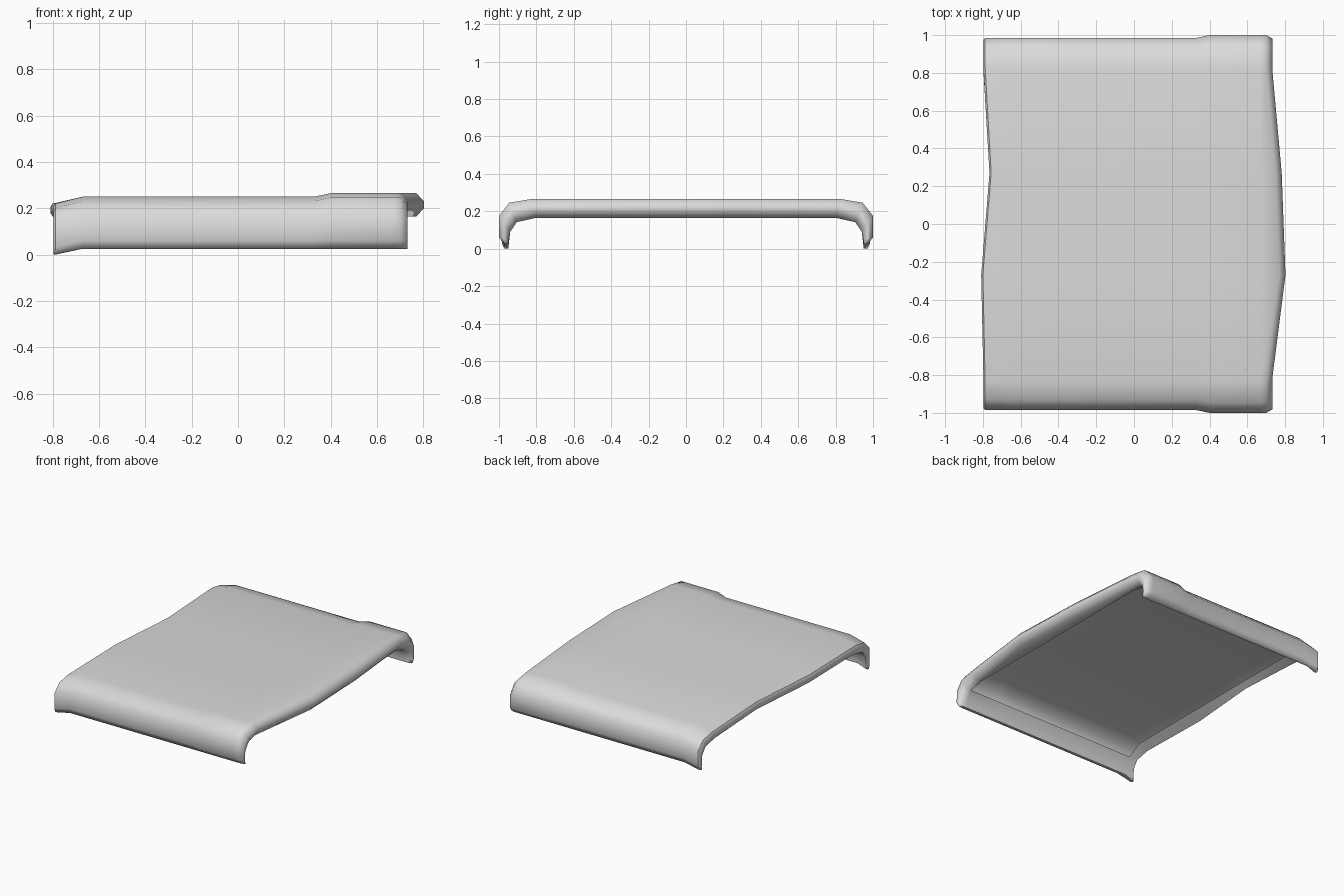
import bpy
import bmesh

cube = bpy.data.objects.get("Cube")
if cube:
    bpy.data.objects.remove(cube, do_unlink=True)

# Half cross-section: outer skin (y, z) paired with turned-under rim (y, z)
half = [
    ((0.27, 0.25), (0.27, 0.165)),
    ((0.83, 0.25), (0.80, 0.165)),
    ((0.93, 0.231), (0.905, 0.142)),
    ((0.985, 0.175), (0.94, 0.09)),
    ((0.985, 0.06), (0.948, 0.05)),
    ((0.972, 0.025), (0.95, 0.025)),
]
columns = [(-1, i) for i in reversed(range(len(half)))] + [(1, i) for i in range(len(half))]

# Stations along the panel: x, thickness, drop, outer growth, rim slant, edge wave
stations = [
    (-0.797, 0.5, 0.03, 0, 0, "left"),
    (-0.788, 1, 0.03, 0, 0, "left"),
    (-0.67, 1, 0, 0, 1, None),
    (0.33, 1, 0, 0, 0, None),
    (0.40, 1, 0, 1, 0, None),
    (0.67, 1, 0, 1, 0, None),
    (0.70, 1, 0, 1, 0, "right"),
    (0.732, 0.3, 0, 1, 0, "right"),
]
waves = {"left": {-1: -0.012, 1: 0.032}, "right": {-1: 0.07, 1: 0.05}}


def section_point(station, side, index, layer):
    x, thick, drop, grow, slant, wave = station
    (oy, oz), (iy, iz) = half[index]
    # The raised band swells the shell but leaves the skirt hem straight
    if 1 < index < 5:
        oy += 0.015 * grow
    if index < 3:
        oz += 0.015 * grow
    # The lowered end sinks the outer skin and the hem
    oz -= drop
    if index > 3:
        iz -= drop
    # The rim under the lowered end is narrow and rises inwards
    if layer == 1:
        x -= 0.05 * slant
        if index < 2:
            iz += 0.035 * slant
    t = 0.5 + (0.5 if layer == 0 else -0.5) * thick
    if wave and index == 0:
        x += waves[wave][side]
    return x, side * (iy + (oy - iy) * t), max(iz + (oz - iz) * t, 0)


bm = bmesh.new()
layers = [[[bm.verts.new(section_point(s, side, i, layer)) for side, i in columns]
           for s in stations] for layer in (0, 1)]
outer, rim = layers
rows, cols = len(stations), len(columns)

# Opening in the underside, framed by the rim
first, last = 2, 5
lo, hi = 3, cols - 4

# Outer skin, and the rim turned under around the opening
for grid in layers:
    for r in range(rows - 1):
        for c in range(cols - 1):
            if grid is rim and first <= r < last and lo <= c < hi:
                continue
            bm.faces.new((grid[r][c], grid[r + 1][c], grid[r + 1][c + 1], grid[r][c + 1]))

# Edge faces joining the skin to the rim
for r in (0, rows - 1):
    for c in range(cols - 1):
        bm.faces.new((outer[r][c], outer[r][c + 1], rim[r][c + 1], rim[r][c]))
for c in (0, cols - 1):
    for r in range(rows - 1):
        bm.faces.new((outer[r][c], outer[r + 1][c], rim[r + 1][c], rim[r][c]))

# Drop the rim points left loose inside the opening
loose = [v for v in bm.verts if not v.link_faces]
bmesh.ops.delete(bm, geom=loose, context="VERTS")
bmesh.ops.recalc_face_normals(bm, faces=bm.faces)
for face in bm.faces:
    face.smooth = True

# Hard edges around the thin end and the inner hem of each skirt
crease = [(g[1][c], g[1][c + 1]) for g in layers for c in range(cols - 1)]
crease += [(rim[r][c], rim[r + 1][c]) for c in (0, cols - 1) for r in range(rows - 1)]
for pair in crease:
    bm.edges.get(pair).smooth = False

mesh = bpy.data.meshes.new("curved_panel")
bm.to_mesh(mesh)
bm.free()
panel = bpy.data.objects.new("curved_panel", mesh)
bpy.context.collection.objects.link(panel)

# Plain light grey finish
grey = bpy.data.materials.new("light_grey")
grey.use_nodes = True
colour = (0.7, 0.7, 0.7, 1)
grey.diffuse_color = colour
for node in grey.node_tree.nodes:
    if node.type == "BSDF_PRINCIPLED":
        node.inputs["Base Color"].default_value = colour
mesh.materials.append(grey)
